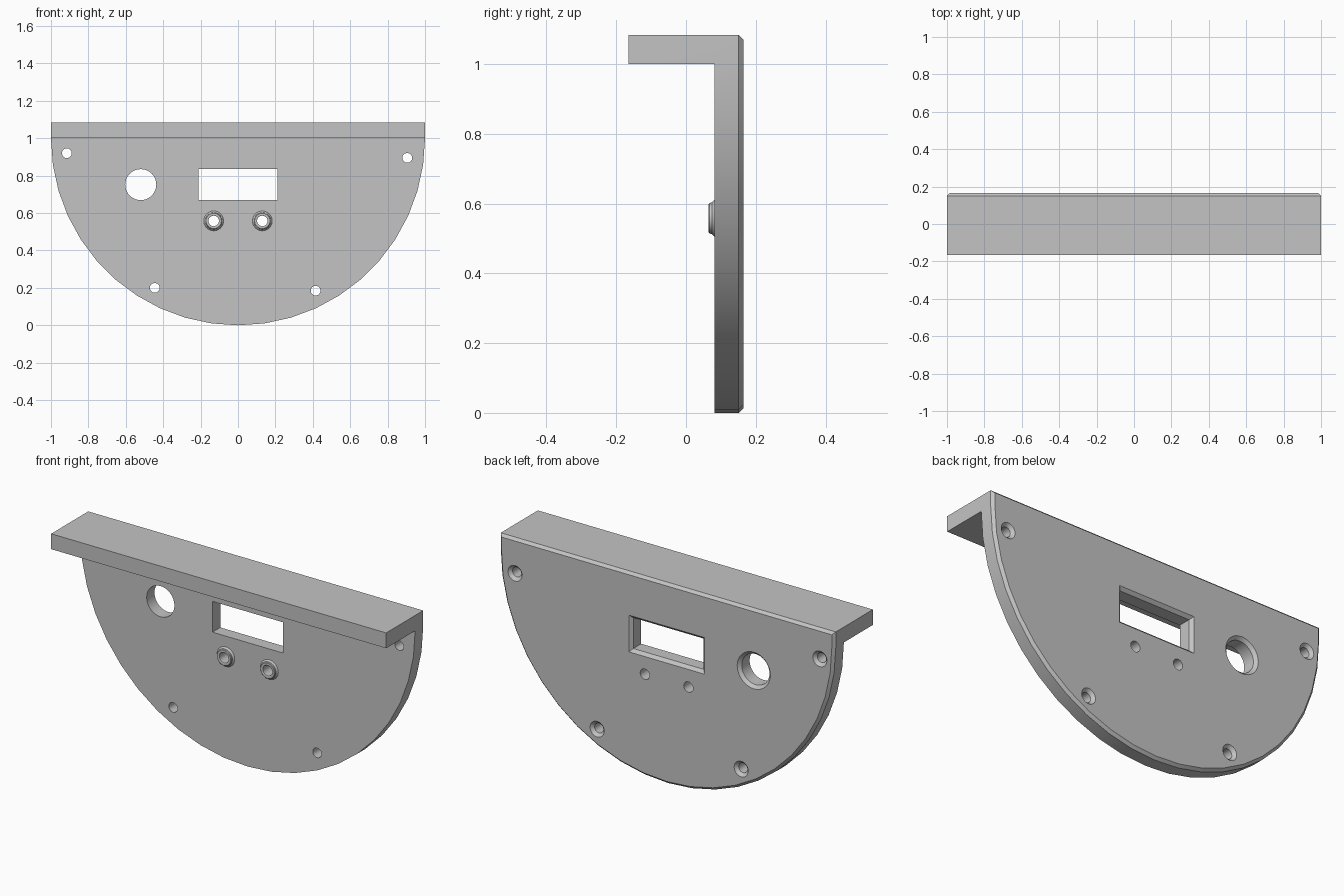
import bpy, bmesh
from math import sin, cos, pi

cube = bpy.data.objects.get("Cube")
if cube:
    bpy.data.objects.remove(cube, do_unlink=True)

FRONT, BACK, TOP, CHAMFER = 0.082, 0.165, 1.083, 0.014
SHELF_FRONT = -0.165

grey = bpy.data.materials.new("light grey")
grey.diffuse_color = (0.55, 0.55, 0.55, 1)
grey.use_nodes = True
grey.node_tree.nodes["Principled BSDF"].inputs["Base Color"].default_value = (0.55, 0.55, 0.55, 1)


def finish(name, bm):
    bmesh.ops.recalc_face_normals(bm, faces=bm.faces)
    mesh = bpy.data.meshes.new(name)
    bm.to_mesh(mesh)
    bm.free()
    mesh.materials.append(grey)
    obj = bpy.data.objects.new(name, mesh)
    bpy.context.collection.objects.link(obj)
    return obj


def loft(bm, rings, cap=True, closed=False):
    """Skin matching rings of (x, y, z) points."""
    loops = [[bm.verts.new(p) for p in ring] for ring in rings]
    n = len(loops[0])
    pairs = list(zip(loops, loops[1:]))
    if closed:
        pairs.append((loops[-1], loops[0]))
    for a, b in pairs:
        for i in range(n):
            j = (i + 1) % n
            bm.faces.new((a[i], a[j], b[j], b[i]))
    if cap and not closed:
        bm.faces.new(loops[0])
        bm.faces.new(loops[-1])
    return loops


def circle(x, z, r, y, n=32):
    return [(x + r * cos(2 * pi * i / n), y, z + r * sin(2 * pi * i / n)) for i in range(n)]


def rectangle(x, z, w, h, y):
    return [(x + a * w, y, z + b * h) for a, b in ((-1, -1), (1, -1), (1, 1), (-1, 1))]


def outline(inset, y, n=22):
    """Half disc with a short straight band above it."""
    r = 1 - inset
    arc = [(-r * cos(pi * i / n), y, 1 - r * sin(pi * i / n)) for i in range(n + 1)]
    return arc + [(r, y, TOP - inset), (-r, y, TOP - inset)]


# Half-round panel with chamfered back, and shelf pulled from its top band
bm = bmesh.new()
loops = loft(bm, [outline(0, FRONT), outline(0, BACK - CHAMFER), outline(CHAMFER, BACK)], cap=False)
bm.faces.new(loops[-1])
front = loops[0]
bm.faces.new(front[:-2])
band = bm.faces.new((front[0], front[-3], front[-2], front[-1]))
pulled = bmesh.ops.extrude_face_region(bm, geom=[band])["geom"]
for v in pulled:
    if isinstance(v, bmesh.types.BMVert):
        v.co.y = SHELF_FRONT
if band.is_valid:
    bm.faces.remove(band)
bmesh.ops.recalc_face_normals(bm, faces=bm.faces)
bmesh.ops.dissolve_limit(bm, angle_limit=0.01, verts=bm.verts, edges=bm.edges)
panel = finish("panel_with_shelf", bm)

# Openings: window, dial hole, countersunk screw holes, button holes
cutters = bmesh.new()
ENDS = (FRONT - 0.05, BACK + 0.01)


def round_cutter(x, z, r, flare):
    if flare:
        rings = [(r, ENDS[0]), (r, BACK - flare), (r + flare, BACK), (r + flare, ENDS[1])]
    else:
        rings = [(r, ENDS[0]), (r, ENDS[1])]
    loft(cutters, [circle(x, z, radius, y) for radius, y in rings])


for x, z in ((-0.915, 0.92), (0.905, 0.895), (-0.445, 0.2), (0.415, 0.185)):
    round_cutter(x, z, 0.026, 0.016)
round_cutter(-0.52, 0.752, 0.083, 0.016)
BUTTONS = [(side * 0.13, 0.558) for side in (-1, 1)]
for x, z in BUTTONS:
    round_cutter(x, z, 0.028, 0)
w, h, c = 0.21, 0.083, 0.016
loft(cutters, [rectangle(0, 0.752, w, h, ENDS[0]), rectangle(0, 0.752, w, h, BACK - c),
               rectangle(0, 0.752, w + c, h + c, BACK), rectangle(0, 0.752, w + c, h + c, ENDS[1])])
cutter = finish("opening_cutter", cutters)
cutter.hide_render = True

cut = panel.modifiers.new("openings", "BOOLEAN")
cut.operation = "DIFFERENCE"
cut.solver = "EXACT"
cut.object = cutter
bpy.context.view_layer.objects.active = panel
bpy.ops.object.modifier_apply(modifier=cut.name)
bpy.data.objects.remove(cutter, do_unlink=True)

# Raised collars around the button holes
collars = []
for side, (x, z) in zip(("right", "left"), BUTTONS):
    bm = bmesh.new()
    profile = [(0.028, FRONT + 0.003), (0.028, 0.067), (0.032, 0.065), (0.041, 0.065),
               (0.044, 0.068), (0.045, 0.074), (0.053, FRONT), (0.053, FRONT + 0.003)]
    loft(bm, [circle(x, z, r, y) for r, y in profile], closed=True)
    collars.append(finish(side + "_button_collar", bm))

# Smooth round walls, crisp edges
bpy.ops.object.select_all(action="DESELECT")
for obj in [panel] + collars:
    obj.select_set(True)
bpy.context.view_layer.objects.active = panel
bpy.ops.object.shade_smooth_by_angle(angle=0.45)
